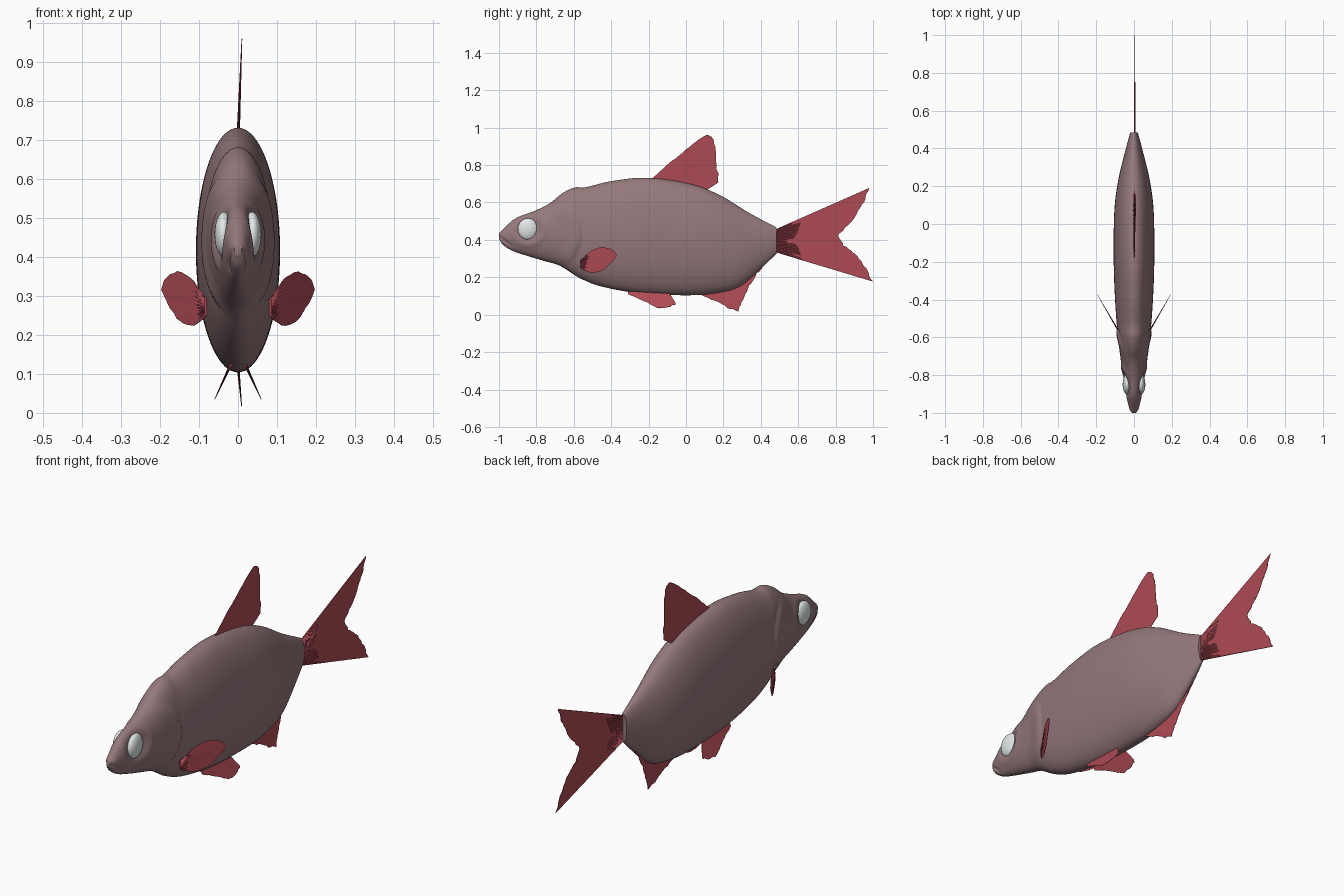
import bpy, bmesh, math, random
from mathutils import Vector

if "Cube" in bpy.data.objects:
    bpy.data.objects.remove(bpy.data.objects["Cube"])

random.seed(4)


def material(name, rgb):
    m = bpy.data.materials.new(name)
    m.diffuse_color = (*rgb, 1)
    m.use_nodes = True
    m.node_tree.nodes["Principled BSDF"].inputs["Base Color"].default_value = m.diffuse_color
    return m


SKIN = material("dusky mauve skin", (0.30, 0.19, 0.20))
FIN = material("fin red", (0.43, 0.07, 0.09))
EYE = material("pale eye", (0.78, 0.83, 0.83))


def finish(name, bm, mat, angle=180):
    bmesh.ops.recalc_face_normals(bm, faces=bm.faces[:])
    me = bpy.data.meshes.new(name)
    bm.to_mesh(me)
    bm.free()
    me.materials.append(mat)
    ob = bpy.data.objects.new(name, me)
    bpy.context.collection.objects.link(ob)
    bpy.ops.object.select_all(action='DESELECT')
    ob.select_set(True)
    bpy.context.view_layer.objects.active = ob
    bpy.ops.object.shade_smooth_by_angle(angle=math.radians(angle))
    return ob


def curve(points, y):
    """Smooth cubic through (y, value) points."""
    n = len(points)

    def slope(i):
        a, b = points[max(i - 1, 0)], points[min(i + 1, n - 1)]
        return (b[1] - a[1]) / (b[0] - a[0])
    y = min(max(y, points[0][0]), points[-1][0])
    for i in range(n - 1):
        (y0, v0), (y1, v1) = points[i], points[i + 1]
        if y <= y1:
            h = y1 - y0
            t = (y - y0) / h
            return ((2*t**3 - 3*t*t + 1) * v0 + (t**3 - 2*t*t + t) * h * slope(i)
                    + (3*t*t - 2*t**3) * v1 + (t**3 - t*t) * h * slope(i + 1))


# Body: back line, belly line and half width along the length
BACK = [(-1, .435), (-.985, .45), (-.915, .513), (-.81, .555), (-.73, .595), (-.66, .65),
        (-.595, .68), (-.54, .681), (-.41, .712), (-.22, .732), (.02, .7), (.18, .64),
        (.34, .543), (.485, .466)]
BELLY = [(-1, .405), (-.98, .375), (-.93, .343), (-.85, .315), (-.75, .285), (-.675, .262),
         (-.57, .197), (-.46, .153), (-.25, .115), (.02, .104), (.17, .117), (.29, .153),
         (.42, .265), (.485, .328)]
WIDTH = [(-1, .012), (-.985, .023), (-.93, .035), (-.85, .05), (-.75, .066), (-.6, .085),
         (-.5, .094), (-.3, .105), (-.1, .108), (.1, .102), (.25, .08), (.4, .043), (.485, .02)]


def smooth(a, b, v):
    t = min(max((v - a) / (b - a), 0), 1)
    return t * t * (3 - 2 * t)


def side_relief(x, y, z):
    """Eye sockets, gill covers and mouth crease pressed into the sides."""
    d = math.hypot(y + .845, z - .46)
    k = 1 - .38 * math.exp(-(d / .055) ** 2) + .10 * math.exp(-((d - .085) / .02) ** 2)
    g = math.hypot((y + .755), (z - .43) * .95)
    if y > -.75:
        fade = smooth(.24, .3, z) * (1 - smooth(.56, .62, z))
        k += .07 * fade * smooth(.10, .17, g) * (1 - smooth(.185, .2, g))
        k -= .035 * fade * math.exp(-((g - .203) / .01) ** 2)
    line = z - (.42 - (y + 1) * .8)
    k -= .3 * math.exp(-(line / .009) ** 2) * (1 - smooth(-.95, -.92, y))
    return x * k


bm = bmesh.new()
SEG, STEPS = 80, 150
rings = []
for i in range(STEPS + 1):
    y = -1 + 1.485 * (i / STEPS) ** 1.25
    top, low, w = (curve(c, y) for c in (BACK, BELLY, WIDTH))
    ring = []
    for j in range(SEG):
        a = 2 * math.pi * j / SEG
        z = (top + low) / 2 + (top - low) / 2 * math.sin(a)
        ring.append(bm.verts.new((side_relief(w * math.cos(a), y, z), y, z)))
    rings.append(ring)
for r, s in zip(rings, rings[1:]):
    for j in range(SEG):
        k = (j + 1) % SEG
        bm.faces.new((r[j], r[k], s[k], s[j]))
bm.faces.new(rings[0])
bm.faces.new(rings[-1])
finish("body", bm, SKIN, 50)

# Eyes
for side, label in ((1, "right"), (-1, "left")):
    bm = bmesh.new()
    bmesh.ops.create_uvsphere(bm, u_segments=32, v_segments=20, radius=1)
    for v in bm.verts:
        x, y, z = v.co
        v.co = (side * (.036 + .024 * x), -.845 + .054 * y - .006 * x, .458 + .058 * z)
    finish(label + "_eye", bm, EYE)


def along(pts, t):
    """Point at fraction t of a polyline's length."""
    pts = [Vector(p) for p in pts]
    lens = [(b - a).length for a, b in zip(pts, pts[1:])]
    d = t * sum(lens)
    for a, b, n in zip(pts, pts[1:], lens):
        if d <= n:
            return a.lerp(b, d / n)
        d -= n
    return pts[-1]


def fin(name, base, rim, place, rays=32, jag=.012):
    """Thin ribbed fan from a base line to a ragged rim, placed by place(u, v, offset)."""
    bm = bmesh.new()
    rows = 8
    layers = []
    noise = [random.uniform(0, jag) if 0 < i < rays else 0 for i in range(rays + 1)]
    for sign in (-1, 1):
        grid = []
        for i in range(rays + 1):
            t = i / rays
            b, r = along(base, t), along(rim, t)
            if (r - b).length > .03:
                r = r + (b - r).normalized() * noise[i]
            rib = .0015 if i % 2 else -.0015
            line = []
            for k in range(rows + 1):
                s = k / rows
                p = b.lerp(r, s)
                line.append(bm.verts.new(place(p.x, p.y, rib * (1 - s) + sign * (.003 - .002 * s))))
            grid.append(line)
        for i in range(rays):
            for k in range(rows):
                bm.faces.new((grid[i][k], grid[i + 1][k], grid[i + 1][k + 1], grid[i][k + 1]))
        layers.append([g[0] for g in grid] + grid[-1][1:] + [g[-1] for g in grid[-2::-1]]
                      + grid[0][-2:0:-1])
    # close the thin edge between the two faces
    a, b = layers
    for i in range(len(a)):
        j = (i + 1) % len(a)
        bm.faces.new((a[i], a[j], b[j], b[i]))
    finish(name, bm, FIN, 40)


# Fins on the centre line, with a slight lean
fin("dorsal_fin", [(-.18, .715), (-.05, .695), (.09, .65)],
    [(-.175, .735), (-.07, .83), (.05, .925), (.12, .972), (.152, .955), (.165, .85), (.18, .71), (.1, .66)],
    lambda u, v, o: (o + .01 * (v - .7) / .26, u, v))
fin("tail_fin", [(.475, .455), (.475, .335)],
    [(.98, .678), (.965, .62), (.9, .51), (.815, .425), (.85, .37), (.92, .315), (.965, .25), (1.0, .177)],
    lambda u, v, o: (o + .004, u, v), rays=40, jag=.01)
fin("anal_fin", [(.06, .125), (.2, .14), (.3, .18), (.4, .27)],
    [(.065, .115), (.15, .07), (.23, .03), (.28, .008), (.315, .1), (.36, .185), (.41, .255)],
    lambda u, v, o: (o + .01 * (.12 - v) / .11, u, v))

# Paired fins
for side, label in ((1, "right"), (-1, "left")):
    fin(label + "_pelvic_fin", [(-.31, .125), (-.1, .125)],
        [(-.31, .11), (-.22, .07), (-.15, .033), (-.1, .035), (-.05, .055), (-.085, .11)],
        lambda u, v, o: (side * (.025 + (.11 - v) * .46 + o), u, v), rays=24, jag=.006)
    fin(label + "_pectoral_fin", [(0, .252), (0, .292)],
        [(.05, .24), (.3, .22), (.6, .235), (.85, .28), (1, .318), (.9, .35), (.6, .367),
         (.3, .345), (.05, .297)],
        lambda u, v, o: (side * (.083 + .116 * u + o), -.565 + .2 * u, v), rays=26, jag=.025)
